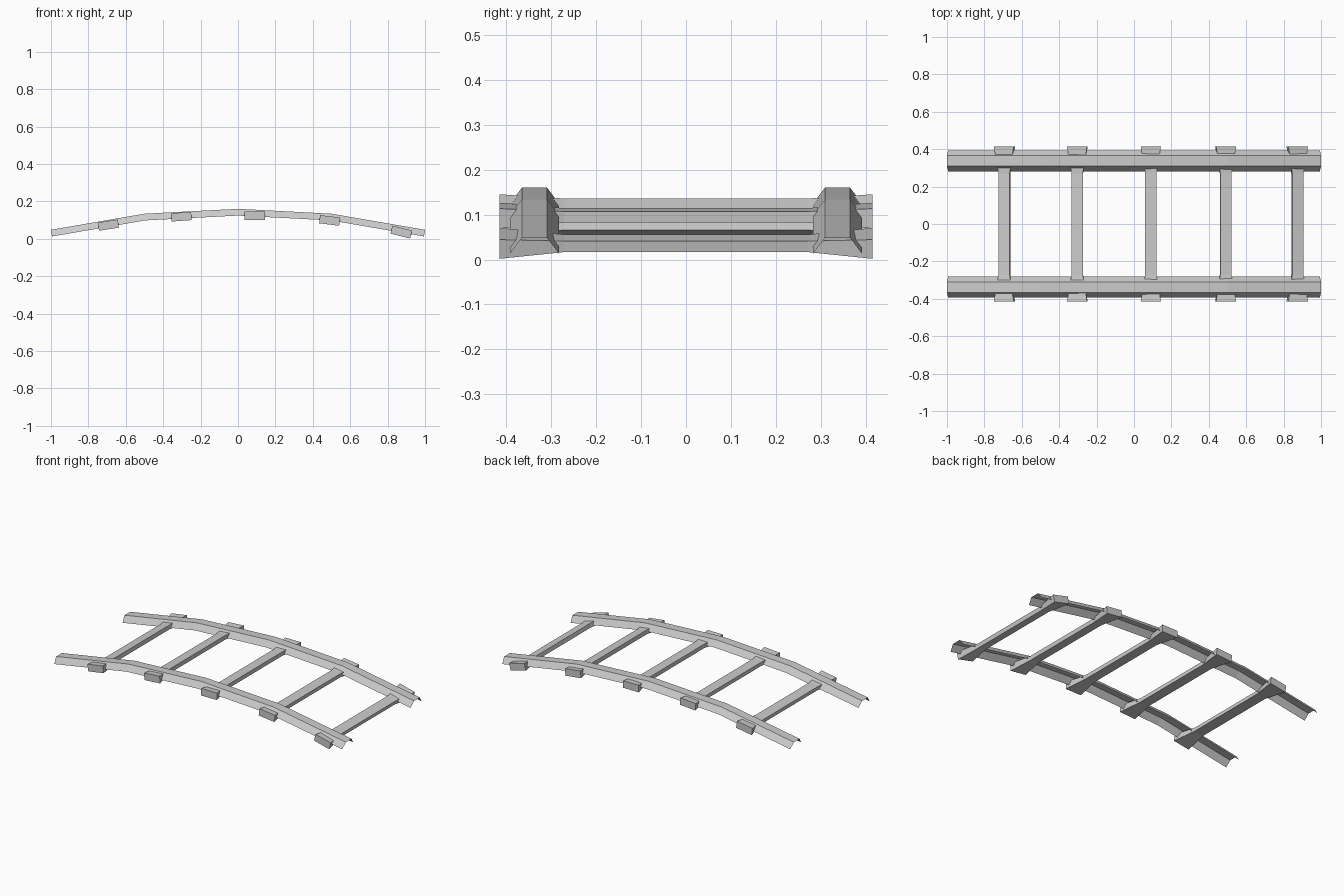
import bpy, bmesh, math
from mathutils import Vector, Matrix

if "Cube" in bpy.data.objects:
    bpy.data.objects.remove(bpy.data.objects["Cube"])


def finish(bm, name):
    bmesh.ops.recalc_face_normals(bm, faces=bm.faces)
    mesh = bpy.data.meshes.new(name)
    bm.to_mesh(mesh)
    bm.free()
    obj = bpy.data.objects.new(name, mesh)
    bpy.context.collection.objects.link(obj)
    return obj


def skin(bm, rings, closed):
    """Join consecutive vertex rings with quads."""
    n = len(rings[0])
    for a, b in zip(rings, rings[1:]):
        for i in range(n if closed else n - 1):
            j = (i + 1) % n
            bm.faces.new((a[i], a[j], b[j], b[i]))


# Rails: open channel section swept along the shallow arch
PATH = [(-1, 0.048), (-0.5, 0.134), (0, 0.16), (0.5, 0.134), (1, 0.048)]
CHANNEL = [(-0.055, -0.036), (-0.028, 0), (0.028, 0), (0.055, -0.036)]


def rail(name, y):
    bm = bmesh.new()
    rings = []
    for i, (x, z) in enumerate(PATH):
        x0, z0 = PATH[max(i - 1, 0)]
        x1, z1 = PATH[min(i + 1, len(PATH) - 1)]
        normal = Vector((z0 - z1, 0, x1 - x0)).normalized()
        rings.append([bm.verts.new(Vector((x, y + dy, z)) + normal * d)
                      for dy, d in CHANNEL])
    skin(bm, rings, False)
    obj = finish(bm, name)
    # keep the top faces pointing up
    if sum(p.normal.z for p in obj.data.polygons) < 0:
        obj.data.flip_normals()


rail("front_rail", -0.337)
rail("back_rail", 0.337)

# Sleepers: slim bar flaring to blocks at both ends, tilted with the arch
STATIONS = [(-0.415, 0.054, 0.022), (-0.27, 0.03, 0.0125),
            (0.27, 0.03, 0.0125), (0.415, 0.054, 0.022)]
SLEEPERS = [(-0.693, 0.073, 9), (-0.303, 0.118, 4), (0.09, 0.123, 0),
            (0.49, 0.098, -7), (0.873, 0.036, -14)]


def sleeper(name, x, z, tilt):
    bm = bmesh.new()
    rings = [[bm.verts.new((sx * w, y, sz * h))
              for sx, sz in ((-1, -1), (1, -1), (1, 1), (-1, 1))]
             for y, w, h in STATIONS]
    skin(bm, rings, True)
    bm.faces.new(rings[0])
    bm.faces.new(rings[-1])
    obj = finish(bm, name)
    obj.matrix_world = (Matrix.Translation((x, 0, z))
                        @ Matrix.Rotation(math.radians(-tilt), 4, 'Y'))


for k, (x, z, tilt) in enumerate(SLEEPERS):
    sleeper(f"sleeper_{k + 1}", x, z, tilt)
